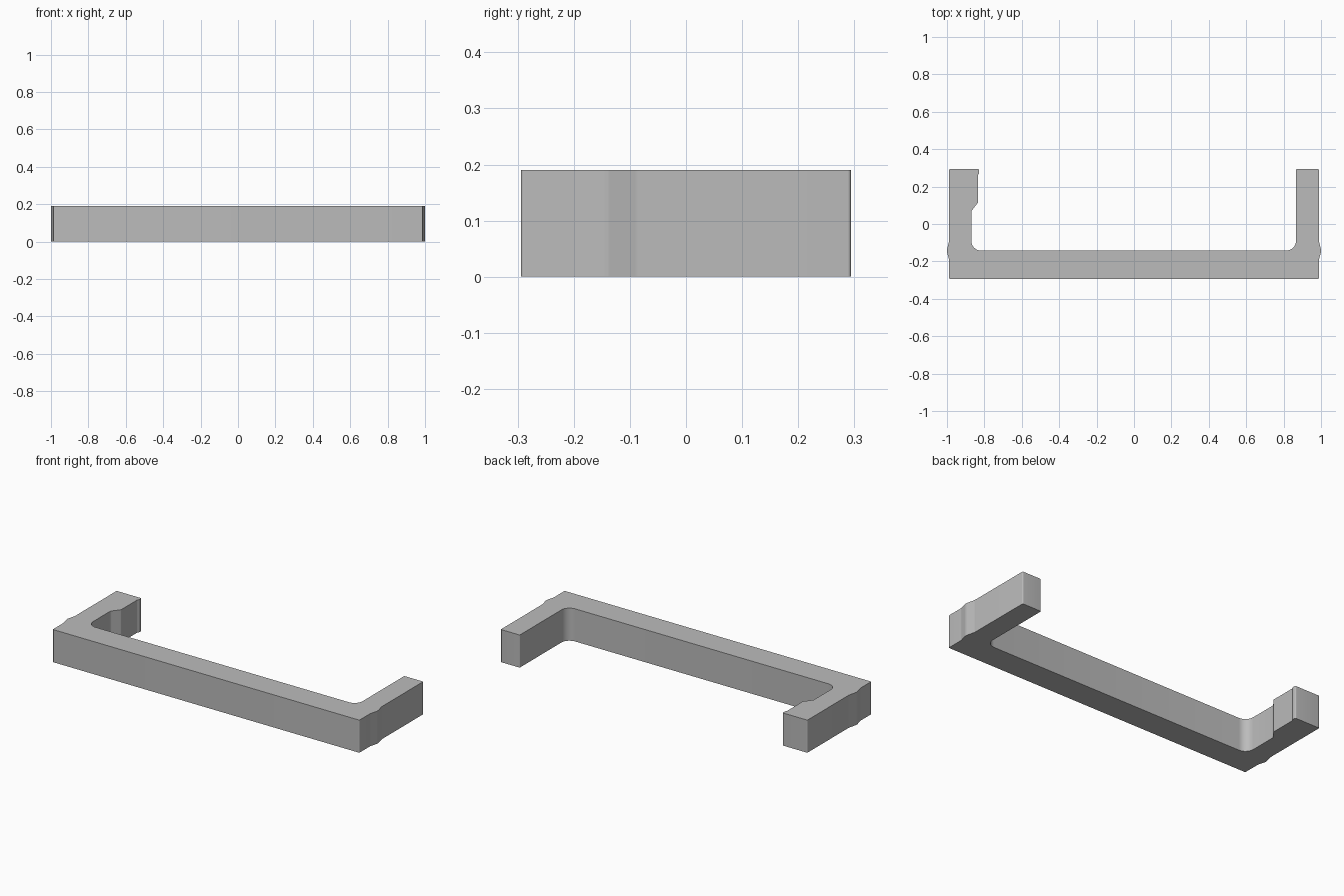
import bpy
import bmesh
import math
from mathutils import Vector

cube = bpy.data.objects.get("Cube")
if cube:
    bpy.data.objects.remove(cube, do_unlink=True)

HEIGHT = 0.19
OUT, FRONT, BACK, INNER_Y = 0.988, -0.294, 0.294, -0.142


def rounded(points):
    """Replace each (x, y, radius) corner with a short arc-like curve."""
    result = []
    for i, (x, y, r) in enumerate(points):
        p = Vector((x, y))
        if r == 0:
            result.append(p)
            continue
        before = Vector(points[i - 1][:2]) - p
        after = Vector(points[(i + 1) % len(points)][:2]) - p
        half = before.angle(after) / 2
        reach = r / math.tan(half)
        bisector = (before.normalized() + after.normalized()).normalized()
        centre = p + bisector * (r / math.sin(half))
        a = p + before.normalized() * reach - centre
        b = p + after.normalized() * reach - centre
        steps = 8
        for s in range(steps + 1):
            t = s / steps
            sweep = a.angle(b)
            arc = (a * math.sin((1 - t) * sweep) + b * math.sin(t * sweep)) / math.sin(sweep)
            result.append(centre + arc)
    return result


def outer_side(side):
    """Outer wall of an arm, front to back, with its small bulge."""
    return [(side * OUT, FRONT, 0.006), (side * OUT, -0.195, 0.03),
            (side * 1.0, -0.148, 0.02), (side * 1.0, -0.138, 0.02),
            (side * OUT, -0.088, 0.03), (side * OUT, BACK, 0.006)]


# Outline: left arm, inner edge, right arm with thicker hooked tip
outline = outer_side(1)
outline += [(0.866, BACK, 0.006), (0.866, INNER_Y, 0.052), (-0.87, INNER_Y, 0.052),
            (-0.87, 0.068, 0.02), (-0.834, 0.115, 0.01), (-0.834, 0.262, 0.008),
            (-0.828, 0.272, 0.004), (-0.828, BACK, 0.008)]
outline += outer_side(-1)[::-1]

# Extrude the outline into the handle
bm = bmesh.new()
base = bm.faces.new([bm.verts.new((p.x, p.y, 0)) for p in rounded(outline)])
grown = bmesh.ops.extrude_face_region(bm, geom=[base], use_keep_orig=True)
top = [v for v in grown["geom"] if isinstance(v, bmesh.types.BMVert)]
bmesh.ops.translate(bm, verts=top, vec=(0, 0, HEIGHT))
bmesh.ops.recalc_face_normals(bm, faces=bm.faces)
mesh = bpy.data.meshes.new("handle_bar")
bm.to_mesh(mesh)
bm.free()
handle = bpy.data.objects.new("handle_bar", mesh)
bpy.context.collection.objects.link(handle)

# Plain grey finish
grey = bpy.data.materials.new("plain_grey")
grey.use_nodes = True
colour = (0.5, 0.5, 0.5, 1)
grey.diffuse_color = colour
grey.node_tree.nodes["Principled BSDF"].inputs["Base Color"].default_value = colour
mesh.materials.append(grey)

bpy.ops.object.select_all(action="DESELECT")
handle.select_set(True)
bpy.context.view_layer.objects.active = handle
bpy.ops.object.shade_smooth_by_angle(angle=math.radians(30))
